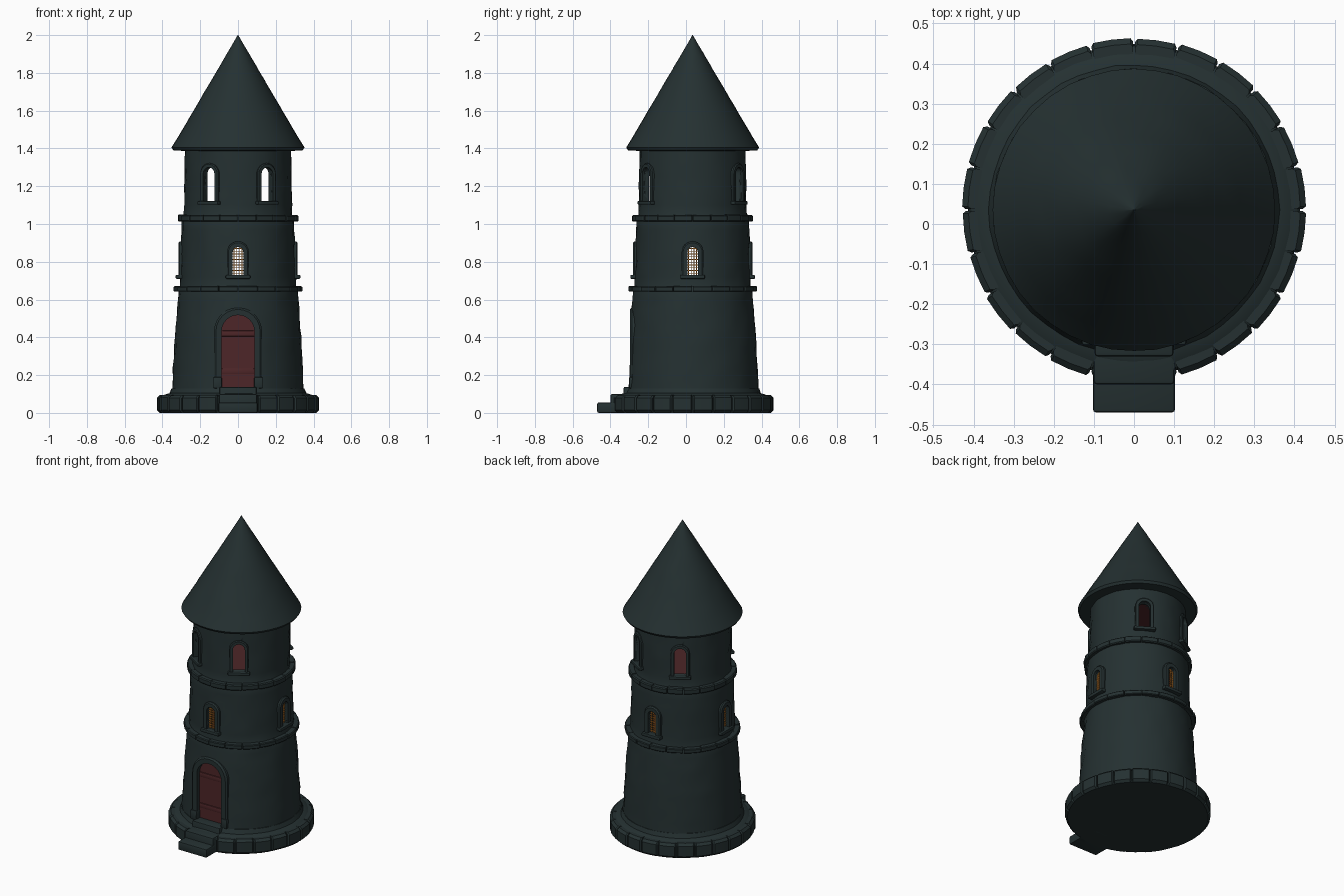
import bpy, bmesh, math, random
from mathutils import Matrix, Vector

random.seed(4)
if "Cube" in bpy.data.objects:
    bpy.data.objects.remove(bpy.data.objects["Cube"])

AXIS_Y = 0.035


def material(name, rgb):
    m = bpy.data.materials.new(name)
    m.use_nodes = True
    m.diffuse_color = (*rgb, 1)
    bsdf = m.node_tree.nodes["Principled BSDF"]
    bsdf.inputs["Base Color"].default_value = (*rgb, 1)
    bsdf.inputs["Roughness"].default_value = 0.9
    return m


STONE = material("dark slate stone", (0.018, 0.030, 0.031))
RED = material("dark red wood", (0.075, 0.019, 0.021))
GOLD = material("amber lattice", (0.42, 0.15, 0.02))


def finish(name, bm, mats, matrix=None, angle=35):
    bmesh.ops.recalc_face_normals(bm, faces=bm.faces)
    mesh = bpy.data.meshes.new(name)
    bm.to_mesh(mesh)
    bm.free()
    for m in mats:
        mesh.materials.append(m)
    ob = bpy.data.objects.new(name, mesh)
    bpy.context.collection.objects.link(ob)
    ob.matrix_world = matrix or Matrix.Translation((0, AXIS_Y, 0))
    if angle:
        bpy.ops.object.select_all(action="DESELECT")
        ob.select_set(True)
        bpy.context.view_layer.objects.active = ob
        bpy.ops.object.shade_smooth_by_angle(angle=math.radians(angle))
    return ob


def around(degrees, radius, z):
    """Places a part that faces -y on the tower wall, turned about the axis."""
    return (Matrix.Translation((0, AXIS_Y, z)) @ Matrix.Rotation(math.radians(degrees), 4, "Z")
            @ Matrix.Translation((0, -radius, 0)))


def lathe(name, profile, mats, segs=48, step=0.05, rough=0.0, angle=35, index=0):
    """Closed solid of revolution; long profile lines are divided and roughened."""
    pts = []
    for a, b in zip(profile, profile[1:]):
        n = max(1, round(math.dist(a, b) / step))
        pts += [Vector(a).lerp(Vector(b), i / n) for i in range(n)]
    pts.append(Vector(profile[-1]))
    bm = bmesh.new()
    rows = []
    for r, z in pts:
        row = []
        for i in range(segs):
            t = math.tau * i / segs
            rr = r + random.uniform(-rough, rough)
            row.append(bm.verts.new((rr * math.cos(t), rr * math.sin(t), z)))
        rows.append(row)
    for a, b in zip(rows, rows[1:]):
        for i in range(segs):
            j = (i + 1) % segs
            bm.faces.new((a[i], a[j], b[j], b[i]))
    bm.faces.new(rows[0])
    bm.faces.new(rows[-1])
    for f in bm.faces:
        f.material_index = index
    return finish(name, bm, mats, angle=angle)


def block_ring(name, r_in, r_out, z0, z1, count, rough):
    """Ring of slightly uneven curved stones with chamfered outer edges."""
    bm = bmesh.new()
    c = (z1 - z0) * 0.15
    for k in range(count):
        r = r_out - random.uniform(0, rough)
        top = z1 - random.uniform(0, rough * 0.6)
        section = [(r_in, z0), (r - c, z0), (r, z0 + c), (r, top - c), (r - c, top), (r_in, top)]
        cuts = []
        for s in (0.02, 0.08, 0.5, 0.92, 0.98):
            t = math.tau * (k + s) / count
            dip = c * 0.6 if s in (0.02, 0.98) else 0
            cuts.append([bm.verts.new(((p - dip) * math.cos(t), (p - dip) * math.sin(t), z))
                         for p, z in section])
        for a, b in zip(cuts, cuts[1:]):
            for i in range(len(section)):
                j = (i + 1) % len(section)
                bm.faces.new((a[i], a[j], b[j], b[i]))
        bm.faces.new(cuts[0])
        bm.faces.new(cuts[-1])
    return finish(name, bm, [STONE], angle=25)


def arch_line(width, height, base=0.0):
    r = width / 2
    arc = [(r * math.cos(math.pi * i / 12), height - r + r * math.sin(math.pi * i / 12))
           for i in range(13)]
    return [(r, base)] + arc + [(-r, base)]


def arch_solid(name, width, height, y0, y1, mat, matrix):
    bm = bmesh.new()
    front, back = [[bm.verts.new((x, y, z)) for x, z in arch_line(width, height)] for y in (y0, y1)]
    bm.faces.new(front)
    bm.faces.new(back)
    for i in range(len(front)):
        j = (i + 1) % len(front)
        bm.faces.new((front[i], front[j], back[j], back[i]))
    return finish(name, bm, [mat], matrix, 30)


def arch_frame(name, width, height, border, y0, y1, matrix):
    """Stone surround with a chamfered outer edge, open at the bottom."""
    bm = bmesh.new()
    c = border * 0.25
    layers = [(0, y1), (0, y0), (border - c, y0), (border, y0 + c), (border, y1)]
    loops = [[bm.verts.new((x, y, z)) for x, z in arch_line(width + 2 * b, height + b)]
             for b, y in layers]
    for a, b in zip(loops, loops[1:] + loops[:1]):
        for i in range(len(a) - 1):
            bm.faces.new((a[i], a[i + 1], b[i + 1], b[i]))
    for end in (0, -1):
        bm.faces.new([l[end] for l in loops])
    return finish(name, bm, [STONE], matrix, 30)


def box(name, size, centre, mat, matrix=None, bevel=0.006):
    bm = bmesh.new()
    bmesh.ops.create_cube(bm, size=1, matrix=Matrix.Translation(centre) @ Matrix.Diagonal((*size, 1)))
    bmesh.ops.bevel(bm, geom=bm.edges[:], offset=bevel, segments=2, affect="EDGES", profile=0.5)
    return finish(name, bm, [mat], matrix or Matrix(), 30)


def lattice(name, matrix):
    """Grid of thin bars with open cells."""
    bm = bmesh.new()
    bmesh.ops.create_grid(bm, x_segments=5, y_segments=11, size=0.5,
                          matrix=Matrix.Translation((0, 0, 0.075)) @ Matrix.Rotation(math.pi / 2, 4, "X")
                          @ Matrix.Diagonal((0.07, 0.16, 1, 1)))
    cells = bm.faces[:]
    bmesh.ops.inset_individual(bm, faces=cells, thickness=0.0032)
    bmesh.ops.delete(bm, geom=cells, context="FACES")
    ob = finish(name, bm, [GOLD], matrix, 0)
    ob.modifiers.new("thickness", "SOLIDIFY").thickness = 0.006


# Tower wall, hollowed by two rooms and pierced by the openings
wall = lathe("tower_wall", [(0.352, 0.08), (0.335, 0.4), (0.315, 0.65), (0.308, 0.67), (0.298, 1.02),
                            (0.286, 1.05), (0.280, 1.40)], [STONE, RED], rough=0.003)
cutters = [lathe("middle_room", [(0.268, 0.69), (0.262, 1.0)], [STONE, RED], step=1, index=1, angle=0),
           lathe("upper_room", [(0.254, 1.06), (0.250, 1.385)], [STONE, RED], step=1, index=1, angle=0)]

# Upper open windows
for i, a in enumerate((32, 148, 212, 328)):
    m = around(a, 0.284, 1.12)
    cutters.append(arch_solid(f"upper_opening_{i}", 0.07, 0.18, -0.05, 0.08, STONE, m))
    arch_frame(f"upper_window_frame_{i}", 0.07, 0.18, 0.022, -0.008, 0.02, m)
    box(f"upper_window_sill_{i}", (0.13, 0.035, 0.02), (0, -0.004, -0.008), STONE, m)

# Middle windows with amber lattices
for i, a in enumerate((0, 90, 180, 270)):
    m = around(a, 0.304, 0.73)
    cutters.append(arch_solid(f"middle_opening_{i}", 0.056, 0.148, -0.05, 0.08, STONE, m))
    arch_frame(f"middle_window_frame_{i}", 0.056, 0.148, 0.03, -0.012, 0.02, m)
    box(f"middle_window_sill_{i}", (0.13, 0.04, 0.022), (0, -0.006, -0.01), STONE, m)
    lattice(f"middle_window_lattice_{i}", around(a, 0.292, 0.73))

# Front door with surround and cross bands
at_door = Matrix.Translation((0, 0, 0.13))
cutters.append(arch_solid("door_opening", 0.176, 0.39, -0.4, -0.245, STONE, at_door))
arch_solid("door", 0.18, 0.392, -0.268, -0.235, RED, at_door)
arch_frame("door_surround", 0.174, 0.388, 0.04, -0.297, -0.2, at_door)
for z in (0.22, 0.42):
    box(f"door_band_{z:.2f}", (0.172, 0.012, 0.03), (0, -0.268, z), RED, bevel=0.004)
for side in (-1, 1):
    box(f"door_foot_stone_{side}", (0.045, 0.08, 0.06), (side * 0.108, -0.262, 0.16), STONE)

for c in cutters:
    c.hide_render = True
    mod = wall.modifiers.new(c.name, "BOOLEAN")
    mod.operation, mod.solver, mod.object = "DIFFERENCE", "EXACT", c
bpy.ops.object.select_all(action="DESELECT")
wall.select_set(True)
bpy.context.view_layer.objects.active = wall
for mod in list(wall.modifiers):
    if mod.type == "BOOLEAN":
        bpy.ops.object.modifier_apply(modifier=mod.name)
for c in cutters:
    bpy.data.objects.remove(c)

# Stone plinth and string courses
lathe("plinth_core", [(0.412, 0.0), (0.412, 0.08), (0.385, 0.098), (0.362, 0.104), (0.352, 0.13)],
      [STONE], rough=0.002)
block_ring("plinth_blocks", 0.36, 0.43, 0.0, 0.096, 24, 0.006)
block_ring("lower_string_course", 0.29, 0.343, 0.642, 0.672, 20, 0.006)
block_ring("upper_string_course", 0.27, 0.321, 1.012, 1.05, 20, 0.006)

# Entrance steps
for i, (front, top) in enumerate(((-0.47, 0.055), (-0.40, 0.10), (-0.33, 0.138))):
    box(f"entrance_step_{i}", (0.205 - 0.004 * i, -0.24 - front, top),
        (0, (front - 0.24) / 2, top / 2), STONE, bevel=0.008)

# Conical roof with faint shingle courses
courses = [(0.25, 1.385), (0.342, 1.39), (0.352, 1.405)]
for k in range(1, 9):
    z = 1.405 + 0.07 * k
    r = 0.35 * (2.0 - z) / 0.595
    courses += [(r + 0.004, z - 0.006), (r - 0.001, z + 0.003)]
lathe("roof", courses + [(0.001, 2.0)], [STONE], segs=40, step=0.06, rough=0.0008, angle=50)
